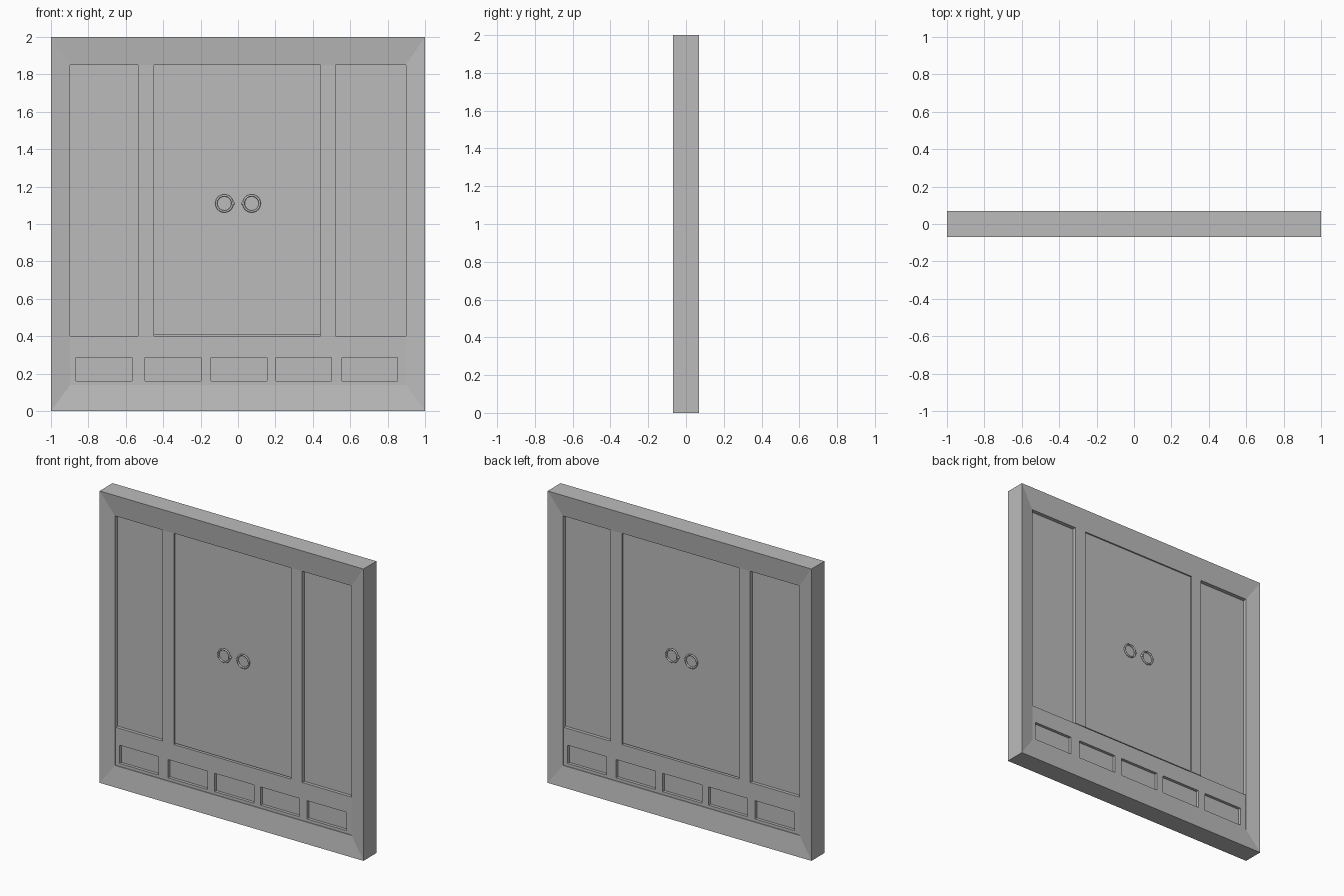
import bpy, bmesh, math
from mathutils import Matrix, Vector

cube = bpy.data.objects.get("Cube")
if cube:
    bpy.data.objects.remove(cube, do_unlink=True)

grey = bpy.data.materials.new("plain grey")
grey.use_nodes = True
colour = (0.5, 0.5, 0.5, 1)
grey.diffuse_color = colour
grey.node_tree.nodes["Principled BSDF"].inputs["Base Color"].default_value = colour

# Distances of each surface from the centre plane
OUTER, LIP, RAIL, DOOR, PANEL = 0.07, 0.052, 0.047, 0.042, 0.025
TURN = Matrix.Rotation(math.pi, 4, "Z")


def finish(bm, name, back=False, smooth=False):
    if back:
        bm.transform(TURN)
    bmesh.ops.recalc_face_normals(bm, faces=bm.faces)
    mesh = bpy.data.meshes.new(name)
    bm.to_mesh(mesh)
    bm.free()
    mesh.materials.append(grey)
    for p in mesh.polygons:
        p.use_smooth = smooth
    obj = bpy.data.objects.new(name, mesh)
    bpy.context.collection.objects.link(obj)
    return obj


def box(name, x0, x1, y0, y1, z0, z1, back=False):
    bm = bmesh.new()
    bmesh.ops.create_cube(bm, size=1)
    size, mid = (x1 - x0, y1 - y0, z1 - z0), ((x0 + x1) / 2, (y0 + y1) / 2, (z0 + z1) / 2)
    bmesh.ops.scale(bm, vec=size, verts=bm.verts)
    bmesh.ops.translate(bm, vec=mid, verts=bm.verts)
    finish(bm, name, back)


def mitred_frame(name):
    """Four rectangular loops joined into one frame with sloping faces."""
    bm = bmesh.new()

    def loop(x, z0, z1, y):
        return [bm.verts.new(c) for c in ((-x, y, z0), (x, y, z0), (x, y, z1), (-x, y, z1))]

    loops = [loop(1, 0, 2, -OUTER), loop(0.897, 0.14, 1.85, -LIP),
             loop(0.897, 0.14, 1.85, LIP), loop(1, 0, 2, OUTER)]
    for i, a in enumerate(loops):
        b = loops[(i + 1) % 4]
        for j in range(4):
            k = (j + 1) % 4
            bm.faces.new((a[j], a[k], b[k], b[j]))
    finish(bm, name)


def drawer_rail(name, back):
    """Grid of cells whose drawer cells are pushed inwards."""
    starts = (-0.866, -0.497, -0.144, 0.203, 0.556)
    xs = [-0.897] + [x for s in starts for x in (s, s + 0.298)] + [0.897]
    zs = [0.14, 0.16, 0.285, 0.4]
    bm = bmesh.new()
    grid = [[bm.verts.new((x, -RAIL, z)) for x in xs] for z in zs]
    drawers = []
    for r in range(3):
        for c in range(len(xs) - 1):
            f = bm.faces.new((grid[r][c], grid[r][c + 1], grid[r + 1][c + 1], grid[r + 1][c]))
            if r == 1 and c % 2:
                drawers.append(f)
    rim = [e for e in bm.edges if e.is_boundary]
    edge = bmesh.ops.extrude_edge_only(bm, edges=rim)["geom"]
    for v in edge:
        if isinstance(v, bmesh.types.BMVert):
            v.co.y = -PANEL + 0.002
    for f in bmesh.ops.extrude_discrete_faces(bm, faces=drawers)["faces"]:
        for v in f.verts:
            v.co.y = -PANEL - 0.002
    finish(bm, name, back)


def ring_pull(name, x, back):
    """Thin torus lying against the door."""
    bm = bmesh.new()
    around, tube = 32, 8
    rows = []
    for i in range(around):
        a = math.tau * i / around
        row = []
        for j in range(tube):
            b = math.tau * j / tube
            r = 0.043 + 0.006 * math.cos(b)
            row.append(bm.verts.new((x + r * math.cos(a), -DOOR - 0.005 + 0.006 * math.sin(b),
                                     1.11 + r * math.sin(a))))
        rows.append(row)
    for i in range(around):
        n = rows[(i + 1) % around]
        for j in range(tube):
            k = (j + 1) % tube
            bm.faces.new((rows[i][j], n[j], n[k], rows[i][k]))
    finish(bm, name, back, smooth=True)


def ring_knob(name, x, back):
    bm = bmesh.new()
    bmesh.ops.create_uvsphere(bm, u_segments=10, v_segments=6, radius=0.009)
    bmesh.ops.translate(bm, vec=Vector((x, -DOOR - 0.003, 1.11)), verts=bm.verts)
    finish(bm, name, back, smooth=True)


# Shared frame and the slab that forms the recessed side panels
mitred_frame("outer_frame")
box("side_panel_slab", -0.9, 0.9, -PANEL, PANEL, 0.13, 1.86)

# Both faces carry the same doors, posts, drawers and pulls
for back in (False, True):
    side = "back" if back else "front"
    box(side + "_right_post", -0.535, -0.45, -LIP, 0, 0.4, 1.85, back)
    box(side + "_left_post", 0.44, 0.52, -LIP, 0, 0.4, 1.85, back)
    box(side + "_doors", -0.45, 0.44, -DOOR, 0, 0.408, 1.85, back)
    drawer_rail(side + "_drawer_rail", back)
    for word, sign in (("right", -1), ("left", 1)):
        ring_pull(f"{side}_{word}_ring_pull", sign * 0.073, back)
        ring_knob(f"{side}_{word}_ring_knob", sign * 0.026, back)
